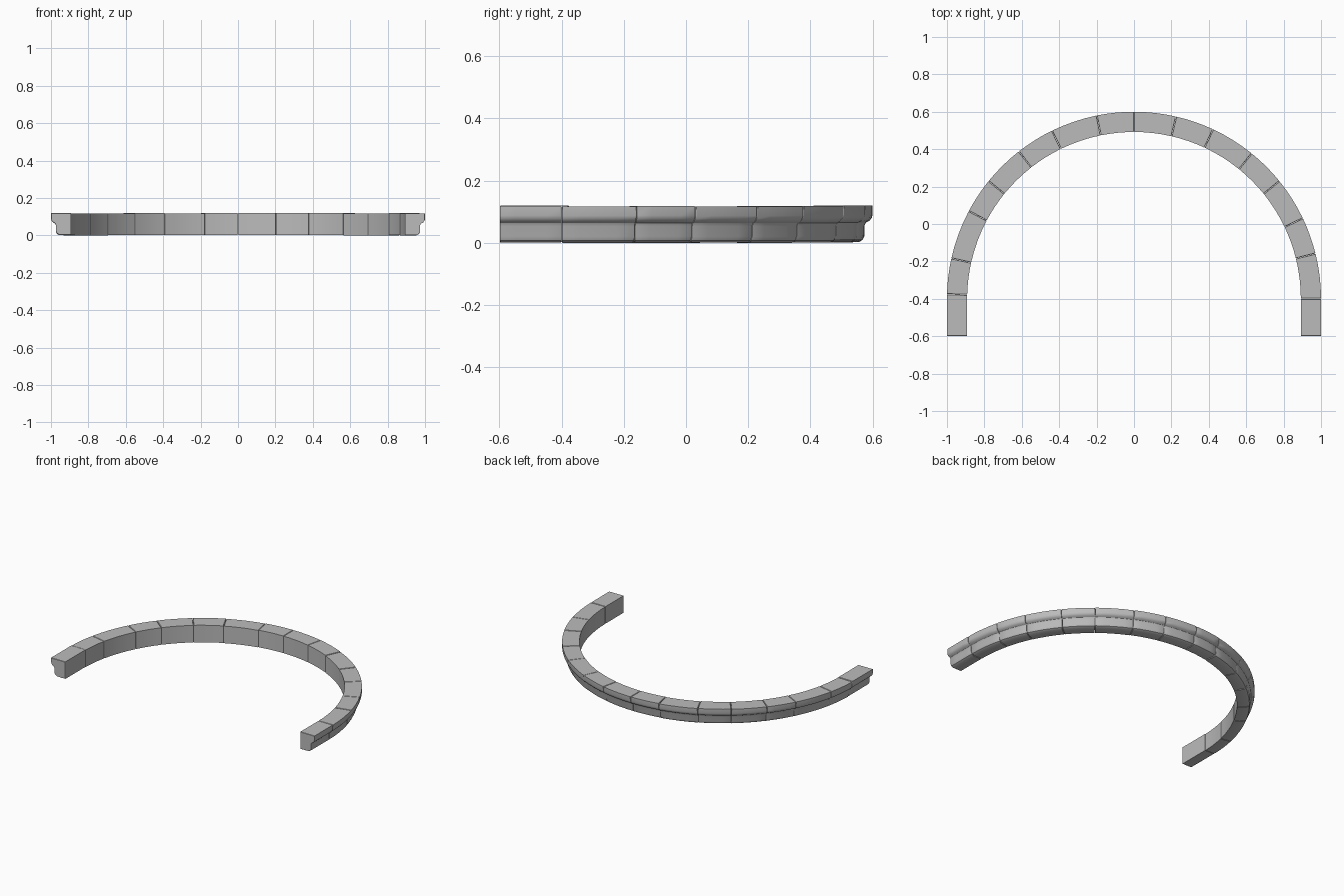
import bpy, bmesh, math, random

random.seed(4)
cube = bpy.data.objects.get("Cube")
if cube:
    bpy.data.objects.remove(cube, do_unlink=True)

stone = bpy.data.materials.new("grey_stone")
stone.use_nodes = True
grey = (0.5, 0.5, 0.5, 1)
stone.diffuse_color = grey
stone.node_tree.nodes["Principled BSDF"].inputs["Base Color"].default_value = grey

# Moulding cross-section as (radius, height): flat inside, stepped lip outside
PROFILE = [(0.892, 0.005), (0.955, 0.005), (0.968, 0.012), (0.974, 0.025),
           (0.974, 0.058), (0.979, 0.068), (0.99, 0.074), (0.997, 0.082),
           (1.0, 0.092), (1.0, 0.122), (0.892, 0.122)]
SPRING_Y = -0.4
LEG = math.degrees(0.2)


def path_point(radius, angle):
    """Half circle that runs on into a straight leg at each end."""
    bend = min(max(angle, 0), 180)
    a = math.radians(bend)
    run = math.radians(abs(angle - bend))
    return radius * math.cos(a), SPRING_Y + radius * math.sin(a) - run


def make_block(name, start, end, shift):
    bm = bmesh.new()
    gap, edge = 0.06, 0.2
    count = 4
    inner = [start + (end - start) * i / count for i in range(1, count)]
    stations = [start + gap, start + edge, *inner, end - edge, end - gap]
    # Keep a row of vertices where the leg meets the curve
    stations = sorted(stations + [a for a in (0, 180) if start + 1 < a < end - 1])
    rings = []
    for i, angle in enumerate(stations):
        # Ends are drawn in slightly to make a worn joint
        inset = 0.97 if i in (0, len(stations) - 1) else 1
        ring = []
        for r, z in PROFILE:
            r = 0.945 + (r - 0.945) * inset
            z = 0.063 + (z - 0.063) * inset + shift
            ring.append(bm.verts.new((*path_point(r, angle), z)))
        rings.append(ring)
    n = len(PROFILE)
    for a, b in zip(rings, rings[1:]):
        for j in range(n):
            k = (j + 1) % n
            bm.faces.new((a[j], a[k], b[k], b[j]))
    bm.faces.new(rings[0])
    bm.faces.new(rings[-1])
    bmesh.ops.recalc_face_normals(bm, faces=bm.faces)
    mesh = bpy.data.meshes.new(name)
    bm.to_mesh(mesh)
    bm.free()
    mesh.materials.append(stone)
    block = bpy.data.objects.new(name, mesh)
    bpy.context.collection.objects.link(block)
    return block


# Uneven joints between the hand-cut blocks
JOINTS = [-LEG, 0, 14, 25.5, 39, 51, 65, 77, 90, 101.5, 116, 128, 141, 152,
          167.5, 178.6, 180 + LEG]
blocks = [make_block(f"arch_block_{i + 1}", a, b, random.uniform(-0.002, 0.001))
          for i, (a, b) in enumerate(zip(JOINTS, JOINTS[1:]))]

# Stand the lowest block on the ground
low = min(v.co.z for b in blocks for v in b.data.vertices)
bpy.ops.object.select_all(action='DESELECT')
for b in blocks:
    b.location.z -= low
    b.select_set(True)
bpy.context.view_layer.objects.active = blocks[0]
bpy.ops.object.shade_smooth_by_angle(angle=math.radians(30))
